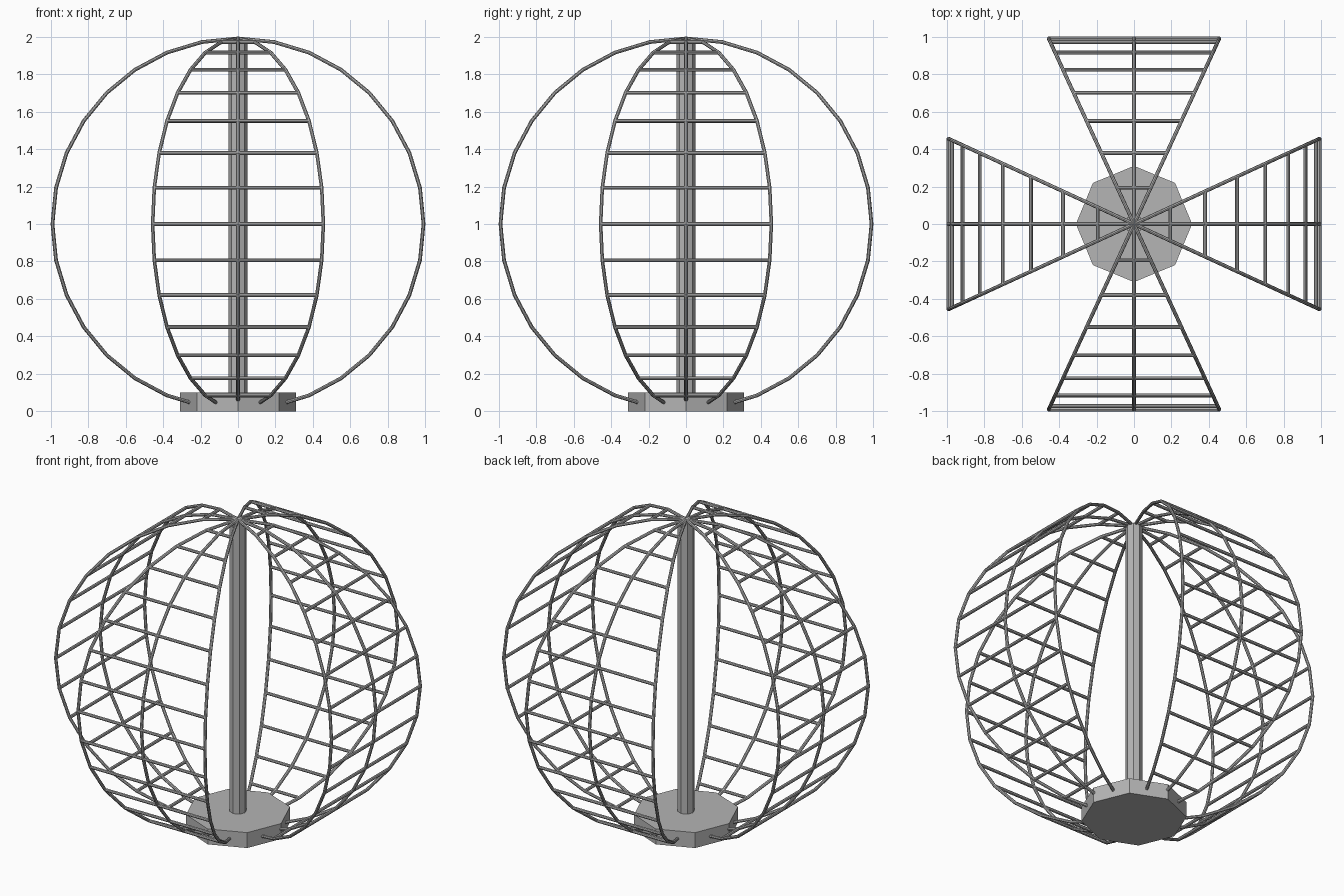
import bpy
from math import sin, cos, pi
from mathutils import Matrix, Vector

cube = bpy.data.objects.get("Cube")
if cube:
    bpy.data.objects.remove(cube)

RADIUS = 0.99      # rib arc radius
TUBE = 0.01        # tube radius
SPREAD = 0.46      # half width of a panel relative to its reach
STEPS = 16         # segments from top to bottom of the arc

grey = bpy.data.materials.new("grey metal")
grey.use_nodes = True
colour = (0.46, 0.46, 0.46, 1)
grey.diffuse_color = colour
grey.node_tree.nodes["Principled BSDF"].inputs["Base Color"].default_value = colour


def prism(name, radius, bottom, top):
    """Upright eight-sided prism with a corner on each axis."""
    bpy.ops.mesh.primitive_cylinder_add(
        vertices=8, radius=radius, depth=top - bottom,
        location=(0, 0, (bottom + top) / 2))
    obj = bpy.context.object
    obj.name = name
    obj.data.materials.append(grey)


def tubes(name, paths, turn):
    """One mesh of round bars that follow the given paths."""
    curve = bpy.data.curves.new(name, "CURVE")
    curve.dimensions = "3D"
    curve.bevel_depth = TUBE
    curve.bevel_resolution = 2
    curve.use_fill_caps = True
    for path in paths:
        spline = curve.splines.new("POLY")
        spline.points.add(len(path) - 1)
        spline.use_smooth = False
        for point, co in zip(spline.points, path):
            point.co = (*(turn @ Vector(co)), 1)
    helper = bpy.data.objects.new(name + "_path", curve)
    bpy.context.collection.objects.link(helper)
    graph = bpy.context.evaluated_depsgraph_get()
    mesh = bpy.data.meshes.new_from_object(helper.evaluated_get(graph))
    bpy.data.objects.remove(helper)
    mesh.materials.clear()
    mesh.materials.append(grey)
    obj = bpy.data.objects.new(name, mesh)
    bpy.context.collection.objects.link(obj)


# Base and central pole
prism("base", 0.31, 0, 0.1)
prism("pole", 0.05, 0.1, 1.985)

# Half-circle profile from the top of the pole down into the base
arc = [(RADIUS * sin(pi * i / STEPS), 1 + RADIUS * cos(pi * i / STEPS))
       for i in range(STEPS)]

# Four curved ladder panels: three ribs and their straight rungs
for i, side in enumerate(("left", "back", "right", "front")):
    turn = Matrix.Rotation(i * pi / 2, 3, "Z")
    ribs = [[(r, r * s, z) for r, z in arc] for s in (-SPREAD, 0, SPREAD)]
    rungs = [[(r, -r * SPREAD, z), (r, r * SPREAD, z)] for r, z in arc[1:-1]]
    tubes(side + "_ribs", ribs, turn)
    tubes(side + "_rungs", rungs, turn)
